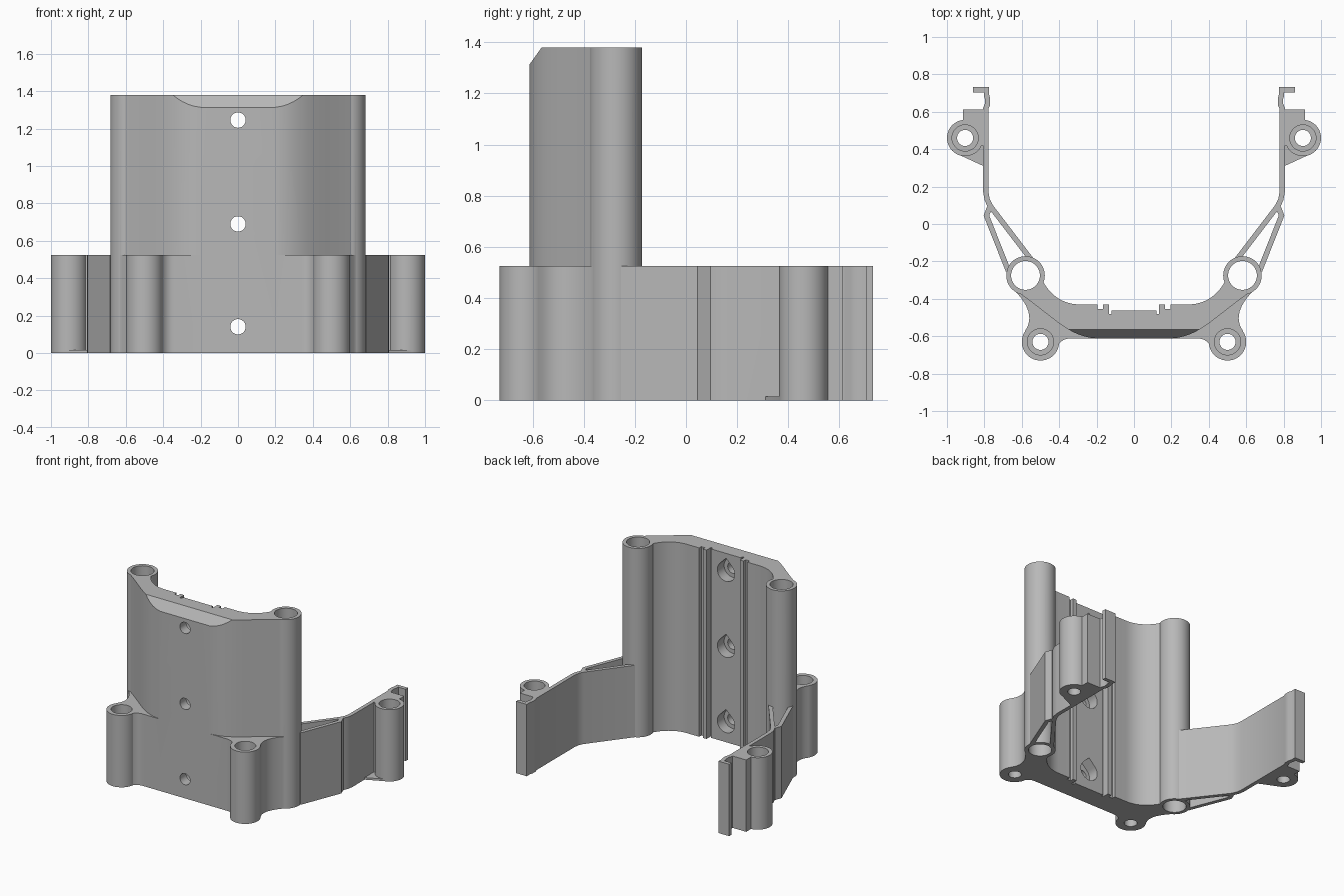
import bpy, bmesh, math
from mathutils import Vector, Matrix
from mathutils.geometry import interpolate_bezier

cube = bpy.data.objects.get("Cube")
if cube:
    bpy.data.objects.remove(cube, do_unlink=True)

grey = bpy.data.materials.new("plain grey")
grey.use_nodes = True
color = (0.48, 0.48, 0.48, 1)
grey.diffuse_color = color
for node in grey.node_tree.nodes:
    if node.type == 'BSDF_PRINCIPLED':
        node.inputs["Base Color"].default_value = color

LOW, TALL, FRONT = 0.525, 1.38, -0.612


def prism(name, outline, z0, z1, matrix=None):
    """Extrude a flat outline from z0 to z1, then optionally move it."""
    bm = bmesh.new()
    face = bm.faces.new([bm.verts.new((p[0], p[1], z0)) for p in outline])
    top = bmesh.ops.extrude_face_region(bm, geom=[face])["geom"]
    bmesh.ops.translate(bm, vec=(0, 0, z1 - z0),
                        verts=[v for v in top if isinstance(v, bmesh.types.BMVert)])
    if matrix:
        bm.transform(matrix)
    bmesh.ops.recalc_face_normals(bm, faces=bm.faces)
    mesh = bpy.data.meshes.new(name)
    bm.to_mesh(mesh)
    bm.free()
    mesh.materials.append(grey)
    obj = bpy.data.objects.new(name, mesh)
    bpy.context.collection.objects.link(obj)
    return obj


def circle(x, y, r, start=0, sweep=360, n=48):
    angles = [math.radians(start + sweep * i / n) for i in range(n)]
    return [(x + r * math.cos(a), y + r * math.sin(a)) for a in angles]


def curve(*points):
    """Bezier through first and last point, handles between."""
    return [(p.x, p.y) for p in interpolate_bezier(*[Vector(p).to_3d() for p in points], 14)]


def ribbon(path, width):
    """Outline of a wall with constant width along a path."""
    pts = [Vector(p) for p in path]
    sides = [[], []]
    for i, p in enumerate(pts):
        a = (p - pts[i - 1]) if i else (pts[1] - p)
        b = (pts[i + 1] - p) if i < len(pts) - 1 else a
        na = Vector((-a.y, a.x)).normalized()
        nb = Vector((-b.y, b.x)).normalized()
        n = (na + nb).normalized()
        off = n * (width / 2 / n.dot(na))
        sides[0].append(p + off)
        sides[1].append(p - off)
    return sides[0] + sides[1][::-1]


def flip(outline, s):
    return [(p[0] * s, p[1]) for p in outline]


def combine(target, tool, op):
    mod = target.modifiers.new("combine", 'BOOLEAN')
    mod.operation, mod.solver, mod.object = op, 'EXACT', tool
    bpy.context.view_layer.objects.active = target
    bpy.ops.object.modifier_apply(modifier=mod.name)
    bpy.data.objects.remove(tool, do_unlink=True)


def add(target, outline, z0, z1):
    combine(target, prism("addition", outline, z0, z1), 'UNION')


def cut(target, outline, z0, z1, matrix=None):
    combine(target, prism("cutter", outline, z0, z1, matrix), 'DIFFERENCE')


def screw_bore(target, x, y):
    cut(target, circle(x, y, 0.07), 0.06, 1)
    cut(target, circle(x, y, 0.043), -0.1, 0.2)


def finish(obj):
    bpy.ops.object.select_all(action='DESELECT')
    obj.select_set(True)
    bpy.context.view_layer.objects.active = obj
    bpy.ops.object.shade_smooth_by_angle(angle=math.radians(25))


# Tall curved back plate with two guide ribs on its inner face
half = (curve((0.2, FRONT), (0.36, -0.6), (0.42, -0.5), (0.655, -0.34))
        + [(0.58, -0.28)]
        + curve((0.49, -0.3), (0.45, -0.38), (0.38, -0.43), (0.29, -0.43))
        + [(0.195, -0.43), (0.195, -0.455), (0.165, -0.455), (0.165, -0.43),
           (0.135, -0.43), (0.135, -0.48), (0.12, -0.48), (0.12, -0.462)])
body = prism("back_plate", half + flip(half, -1)[::-1], 0, TALL)

skirt = ([(0.2, FRONT)]
         + curve((0.34, FRONT), (0.4, FRONT), (0.41, -0.66), (0.44, -0.7))
         + [(0.5, -0.63)]
         + curve((0.585, -0.575), (0.53, -0.5), (0.57, -0.42), (0.655, -0.34))
         + [(0.58, -0.28), (0.35, -0.48)])
slot = [(-0.05, LOW), (0.05, LOW), (0.05, 1.09), (0, 1.12), (-0.05, 1.09)]

for s in (1, -1):
    # Rod tube, low skirt and front screw boss
    add(body, circle(0.58 * s, -0.275, 0.103), 0, TALL)
    add(body, flip(skirt, s), 0, LOW)
    add(body, circle(0.5 * s, -0.63, 0.1), 0, LOW)
for s in (1, -1):
    # Bores, and the slot in the outer back side of the tube
    cut(body, circle(0.58 * s, -0.275, 0.077), -0.1, 1.5)
    screw_bore(body, 0.5 * s, -0.63)
    facing = math.radians(90 - s * 50)
    place = (Matrix.Translation((0.58 * s, -0.275, 0))
             @ Matrix.Rotation(facing + math.pi / 2, 4, 'Z')
             @ Matrix.Rotation(math.pi / 2, 4, 'X'))
    cut(body, slot, 0.03, 0.2, place)

# Three cross holes with teardrop recesses on the inner side
upright = Matrix.Rotation(math.pi / 2, 4, 'X')
for z in (0.14, 0.69, 1.245):
    cut(body, circle(0, z, 0.041), 0.3, 0.8, upright)
    drop = circle(0, z, 0.07, 135, 270) + [(0.07 * math.sqrt(0.5), z + 0.05), (0, z + 0.099)]
    cut(body, drop, 0.3, 0.54, upright)

# Sloped cut along the top front edge
wedge = [(-0.7, 1.218), (-0.7, 1.5), (-0.48, 1.5)]
along_x = Matrix(((0, 0, 1, 0), (1, 0, 0, 0), (0, 1, 0, 0), (0, 0, 0, 1)))
wedge = [(-0.7, 1.19), (-0.7, 1.5), (-0.479, 1.5)]
cut(body, wedge, -0.6, 0.6, along_x)
finish(body)

# Side arms: two struts, a long wall, a clip hook and a rear screw boss
strut_and_wall = [(0.55, -0.19), (0.768, 0.095), (0.785, 0.13), (0.792, 0.17),
                  (0.792, 0.62), (0.783, 0.64), (0.783, 0.67), (0.789, 0.69),
                  (0.789, 0.718), (0.862, 0.718)]
outer_strut = [(0.772, 0.09), (0.789, 0.045), (0.672, -0.25)]
gusset = [(0.79, 0.31), (0.805, 0.31), (0.94, 0.372), (0.9, 0.46), (0.79, 0.46)]
block = [(0.79, 0.42), (0.9, 0.42), (0.915, 0.5), (0.915, 0.612), (0.79, 0.612)]
for s, name in ((1, "left_arm"), (-1, "right_arm")):
    arm = prism(name, flip(ribbon(strut_and_wall, 0.028), s), 0, LOW)
    add(arm, flip(ribbon(outer_strut, 0.028), s), 0, LOW)
    add(arm, flip(block, s), 0, LOW)
    add(arm, circle(0.903 * s, 0.46, 0.097), 0, LOW)
    add(arm, flip(gusset, s), 0, 0.015)
    screw_bore(arm, 0.903 * s, 0.46)
    finish(arm)
